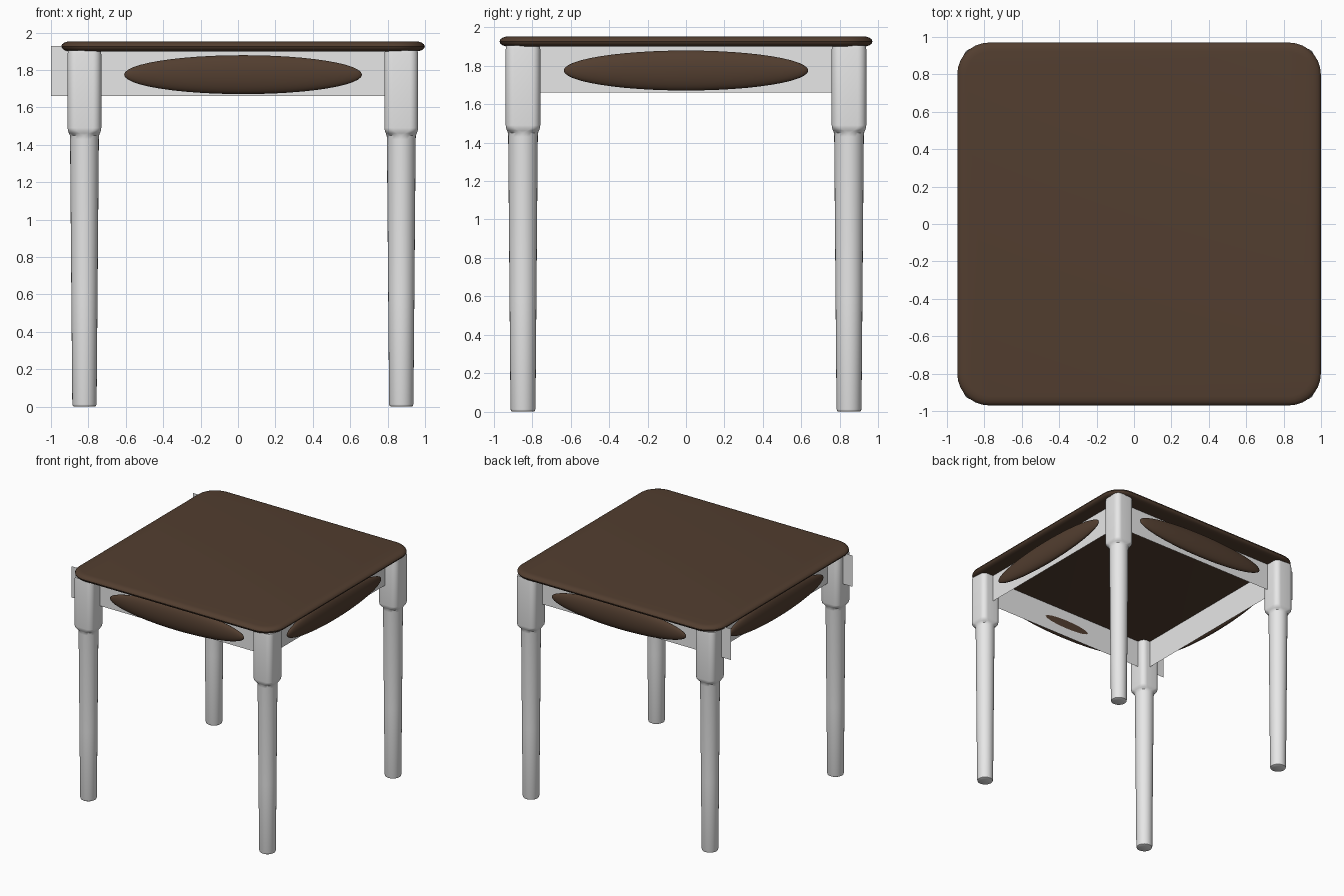
import bpy, bmesh, math

if "Cube" in bpy.data.objects:
    bpy.data.objects.remove(bpy.data.objects["Cube"])

def material(name, rgb):
    m = bpy.data.materials.new(name)
    m.diffuse_color = (*rgb, 1)
    m.use_nodes = True
    m.node_tree.nodes["Principled BSDF"].inputs["Base Color"].default_value = m.diffuse_color
    return m

BROWN = material("dark brown wood", (0.085, 0.048, 0.029))
GREY = material("light grey", (0.8, 0.8, 0.8))
CX = 0.027  # the table body sits slightly right of centre

def finish(bm, name, mat, angle=35):
    me = bpy.data.meshes.new(name)
    bm.to_mesh(me)
    bm.free()
    me.materials.append(mat)
    ob = bpy.data.objects.new(name, me)
    bpy.context.collection.objects.link(ob)
    bpy.ops.object.select_all(action='DESELECT')
    ob.select_set(True)
    bpy.context.view_layer.objects.active = ob
    bpy.ops.object.shade_smooth_by_angle(angle=math.radians(angle))
    return ob

def rounded_rect(hx, hy, r, z, cx, cy, steps=8):
    """Ring of points; r equal to hx and hy gives a circle."""
    pts = []
    for q, (sx, sy) in enumerate([(1, 1), (-1, 1), (-1, -1), (1, -1)]):
        for i in range(steps):
            a = math.pi / 2 * (q + i / (steps - 1))
            pts.append((cx + sx * (hx - r) + r * math.cos(a),
                        cy + sy * (hy - r) + r * math.sin(a), z))
    return pts

def loft(name, rings, mat):
    bm = bmesh.new()
    loops = [[bm.verts.new(p) for p in ring] for ring in rings]
    n = len(loops[0])
    for a, b in zip(loops, loops[1:]):
        for i in range(n):
            bm.faces.new((a[i], a[(i + 1) % n], b[(i + 1) % n], b[i]))
    bm.faces.new(loops[0][::-1])
    bm.faces.new(loops[-1])
    bmesh.ops.remove_doubles(bm, verts=bm.verts, dist=1e-5)
    bmesh.ops.recalc_face_normals(bm, faces=bm.faces)
    return finish(bm, name, mat)

# Tabletop with rounded corners and a bullnose edge
rings = []
for i in range(9):
    a = -math.pi / 2 + math.pi * i / 8
    d = 0.05 * (1 - math.cos(a))
    rings.append(rounded_rect(0.972 - d, 0.97 - d, 0.17 - d,
                              1.926 + 0.027 * math.sin(a), CX, 0))
loft("tabletop", rings, BROWN)

# Legs: (z, half width, corner radius), round below and square block above
LEG = [(0.0, 0.055, 0.055), (0.004, 0.062, 0.062), (0.015, 0.065, 0.065),
       (0.6, 0.070, 0.070), (1.43, 0.077, 0.077), (1.45, 0.078, 0.074),
       (1.462, 0.083, 0.06), (1.475, 0.088, 0.046), (1.49, 0.09, 0.045),
       (1.885, 0.09, 0.045), (1.905, 0.087, 0.043)]
for sx, side in ((-1, "left"), (1, "right")):
    for sy, end in ((-1, "front"), (1, "back")):
        loft(f"{end}_{side}_leg",
             [rounded_rect(h, h, r, z, CX - 0.001 + sx * 0.847, sy * 0.848)
              for z, h, r in LEG], GREY)

# Aprons: thin sheets; front and back ones run out past the left legs
def sheet(name, p, q):
    bm = bmesh.new()
    bm.faces.new([bm.verts.new(v) for v in
                  ((*p, 1.66), (*q, 1.66), (*q, 1.927), (*p, 1.927))])
    finish(bm, name, GREY)

sheet("front_apron", (-1, -0.82), (0.9, -0.82))
sheet("back_apron", (0.9, 0.82), (-1, 0.82))
sheet("left_apron", (CX - 0.835, 0.85), (CX - 0.835, -0.85))
sheet("right_apron", (CX + 0.835, -0.85), (CX + 0.835, 0.85))

# Flattened oval panels on each apron
def oval(name, loc, size):
    bm = bmesh.new()
    bmesh.ops.create_uvsphere(bm, u_segments=48, v_segments=24, radius=1)
    bmesh.ops.scale(bm, vec=size, verts=bm.verts)
    bmesh.ops.translate(bm, vec=loc, verts=bm.verts)
    finish(bm, name, BROWN, 80)

oval("front_oval", (CX, -0.862, 1.775), (0.636, 0.045, 0.104))
oval("back_oval", (CX, 0.866, 1.775), (0.636, 0.045, 0.104))
oval("left_oval", (CX - 0.881, 0, 1.775), (0.045, 0.636, 0.104))
oval("right_oval", (CX + 0.881, 0, 1.775), (0.045, 0.636, 0.104))
